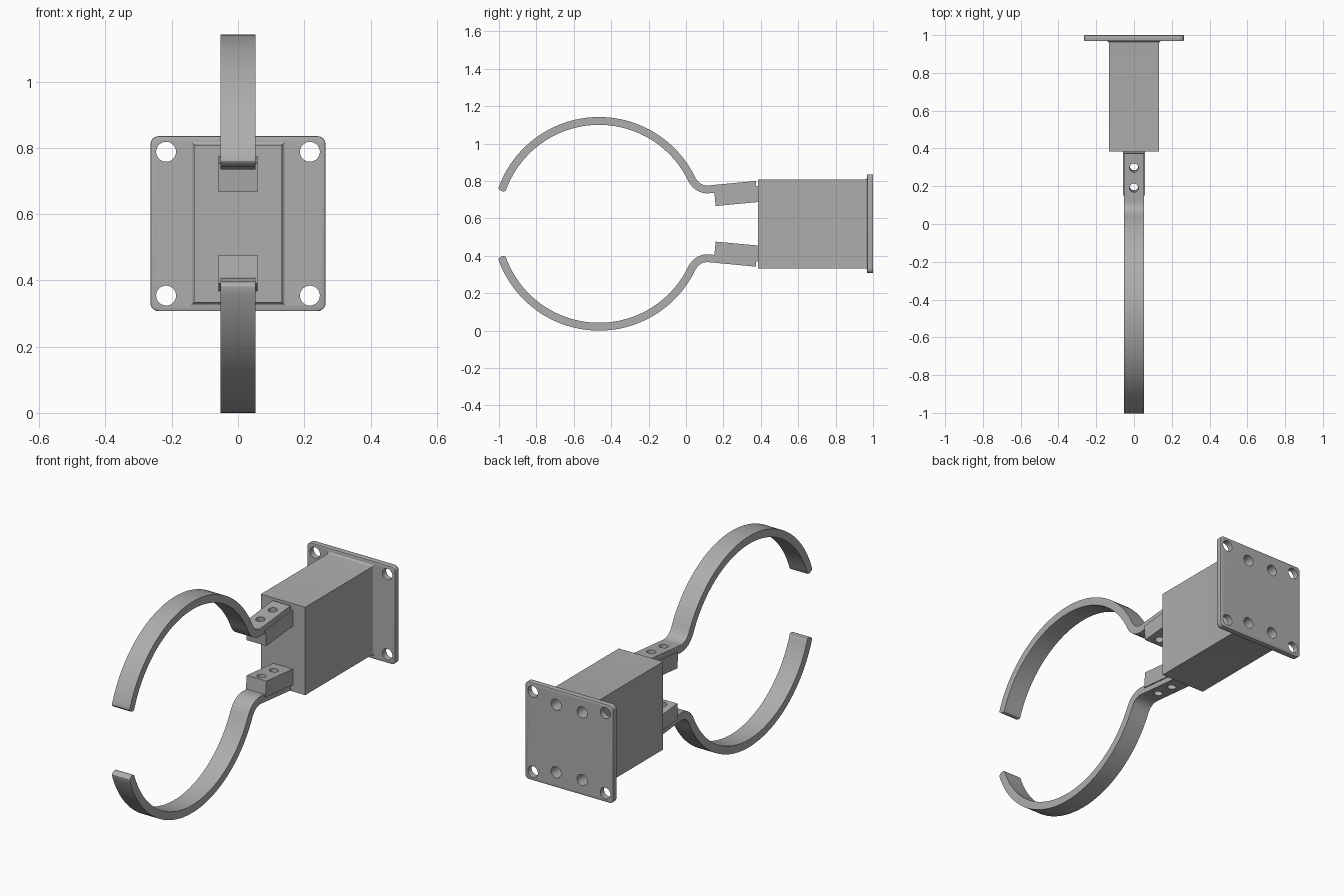
import bpy, bmesh
from math import sin, cos, radians, pi
from mathutils import Vector, Matrix

if "Cube" in bpy.data.objects:
    bpy.data.objects.remove(bpy.data.objects["Cube"], do_unlink=True)

MID = 0.571            # height of the mirror plane
TILT = radians(5.3)    # slope of the strap tails
HALF = 0.021           # half the strap thickness

metal = bpy.data.materials.new("plain grey metal")
metal.use_nodes = True
grey = (0.42, 0.42, 0.42, 1)
metal.diffuse_color = grey
metal.node_tree.nodes["Principled BSDF"].inputs["Base Color"].default_value = grey


def finish(name, bm, flip=False):
    if flip:
        for v in bm.verts:
            v.co.z = 2 * MID - v.co.z
    bmesh.ops.recalc_face_normals(bm, faces=bm.faces)
    mesh = bpy.data.meshes.new(name)
    bm.to_mesh(mesh)
    bm.free()
    mesh.materials.append(metal)
    obj = bpy.data.objects.new(name, mesh)
    bpy.context.collection.objects.link(obj)
    return obj


def box(center, size, turn=0.0):
    bm = bmesh.new()
    m = Matrix.Translation(center) @ Matrix.Rotation(turn, 4, "X") @ Matrix.Diagonal((*size, 1))
    bmesh.ops.create_cube(bm, size=1, matrix=m)
    return bm


def drill(obj, holes, flip=False):
    """Cut round holes, each given as centre, radius, depth and turn about x."""
    bm = bmesh.new()
    for center, radius, depth, turn in holes:
        m = Matrix.Translation(center) @ Matrix.Rotation(turn, 4, "X")
        bmesh.ops.create_cone(bm, cap_ends=True, segments=32, radius1=radius,
                              radius2=radius, depth=depth, matrix=m)
    cutter = finish("hole_cutter", bm, flip)
    cutter.hide_render = True
    mod = obj.modifiers.new("holes", "BOOLEAN")
    mod.object = cutter
    mod.solver = "EXACT"
    bpy.context.view_layer.objects.active = obj
    bpy.ops.object.modifier_apply(modifier=mod.name)
    bpy.data.objects.remove(cutter, do_unlink=True)


def smooth(obj):
    bpy.ops.object.select_all(action="DESELECT")
    obj.select_set(True)
    bpy.context.view_layer.objects.active = obj
    bpy.ops.object.shade_smooth_by_angle(angle=radians(30))


# Mounting plate with rounded corners and softened rims
bm = box((0, 0.984, MID), (0.528, 0.032, 0.528))
corners = [e for e in bm.edges if abs(e.verts[0].co.y - e.verts[1].co.y) > 0.01]
bmesh.ops.bevel(bm, geom=corners, offset=0.024, segments=6, profile=0.5, affect="EDGES")
rims = [e for e in bm.edges if abs(e.verts[0].co.y - e.verts[1].co.y) < 0.001]
bmesh.ops.bevel(bm, geom=rims, offset=0.004, segments=2, profile=0.5, affect="EDGES")
plate = finish("mounting_plate", bm)

# Body block, flaring into the plate with a small fillet
R = 0.013
sections = [(0.385, 0)] + [(0.969 - R + R * sin(a), R - R * cos(a))
                           for a in [i * pi / 12 for i in range(7)]] + [(0.98, R)]
bm = bmesh.new()
rings = []
for y, grow in sections:
    hx, hz = 0.133 + grow, 0.238 + grow
    rings.append([bm.verts.new((sx * hx, y, MID + sz * hz))
                  for sx, sz in ((-1, -1), (1, -1), (1, 1), (-1, 1))])
for a, b in zip(rings, rings[1:]):
    for i in range(4):
        j = (i + 1) % 4
        bm.faces.new((a[i], a[j], b[j], b[i]))
bm.faces.new(rings[0])
bm.faces.new(rings[-1])
body = finish("body_block", bm)

# Corner through holes and blind screw holes in the back
signs = [(sx, sz) for sx in (-1, 1) for sz in (-1, 1)]
blind = [(Vector((sx * 0.078, 0.96, MID + sz * 0.183)), 0.03, 0.2, pi / 2) for sx, sz in signs]
through = [(Vector((sx * 0.217, 0.98, MID + sz * 0.217)), 0.03, 0.2, pi / 2) for sx, sz in signs]
drill(plate, blind + through)
drill(body, blind)


def arc(cy, cz, radius, start, end, count):
    """Points and outward normals along an arc, angles in degrees."""
    out = []
    for i in range(count + 1):
        a = radians(start + (end - start) * i / count)
        n = Vector((cos(a), sin(a)))
        out.append((Vector((cy, cz)) + n * radius, n))
    return out


# Centre line of a strap: hoop, reverse bend, straight tail
path = arc(-0.465, MID, 0.55, 160.2, 25.3, 56)
path += [(p, -n) for p, n in arc(0.1145, 0.845, 0.09, 205.3, 275.3, 14)[1:]]
up = Vector((-sin(TILT), cos(TILT)))
tail_end = Vector((0.375, 0.779))
path.append((tail_end, up))


def strap(name, flip):
    outer = [p + n * HALF for p, n in path]
    inner = [p - n * HALF for p, n in path]
    # Rounded free tip
    p, n = path[0]
    along = Vector((-n.y, n.x))
    tip = [p - n * HALF * cos(a) + along * 0.012 * sin(a) for a in [i * pi / 8 for i in range(1, 8)]]
    outline = tip + outer + inner[::-1]
    bm = bmesh.new()
    k = len(path)
    sides = [[bm.verts.new((x, q.x, q.y)) for q in outline] for x in (-0.053, 0.053)]
    total = len(outline)
    for i in range(total):
        j = (i + 1) % total
        bm.faces.new((sides[0][i], sides[0][j], sides[1][j], sides[1][i]))
    t = len(tip)
    for s in sides:
        bm.faces.new(s[:t + 1] + [s[-1]])
        for i in range(k - 1):
            bm.faces.new((s[t + i], s[t + i + 1], s[total - 2 - i], s[total - 1 - i]))
    return finish(name, bm, flip)


# Straps, clamp blocks and their bolt holes, above and below the middle
for level, flip in (("upper", False), ("lower", True)):
    arm = strap(level + "_strap", flip)
    block = finish(level + "_clamp_block",
                   box((0, 0.273, 0.72), (0.118, 0.238, 0.086), TILT), flip)
    bolts = []
    for y in (0.193, 0.299):
        z = tail_end.y + (y - tail_end.x) * sin(TILT) / cos(TILT)
        bolts.append((Vector((0, y, z)), 0.023, 0.4, TILT))
    for part in (arm, block):
        drill(part, bolts, flip)
        smooth(part)
for part in (plate, body):
    smooth(part)
